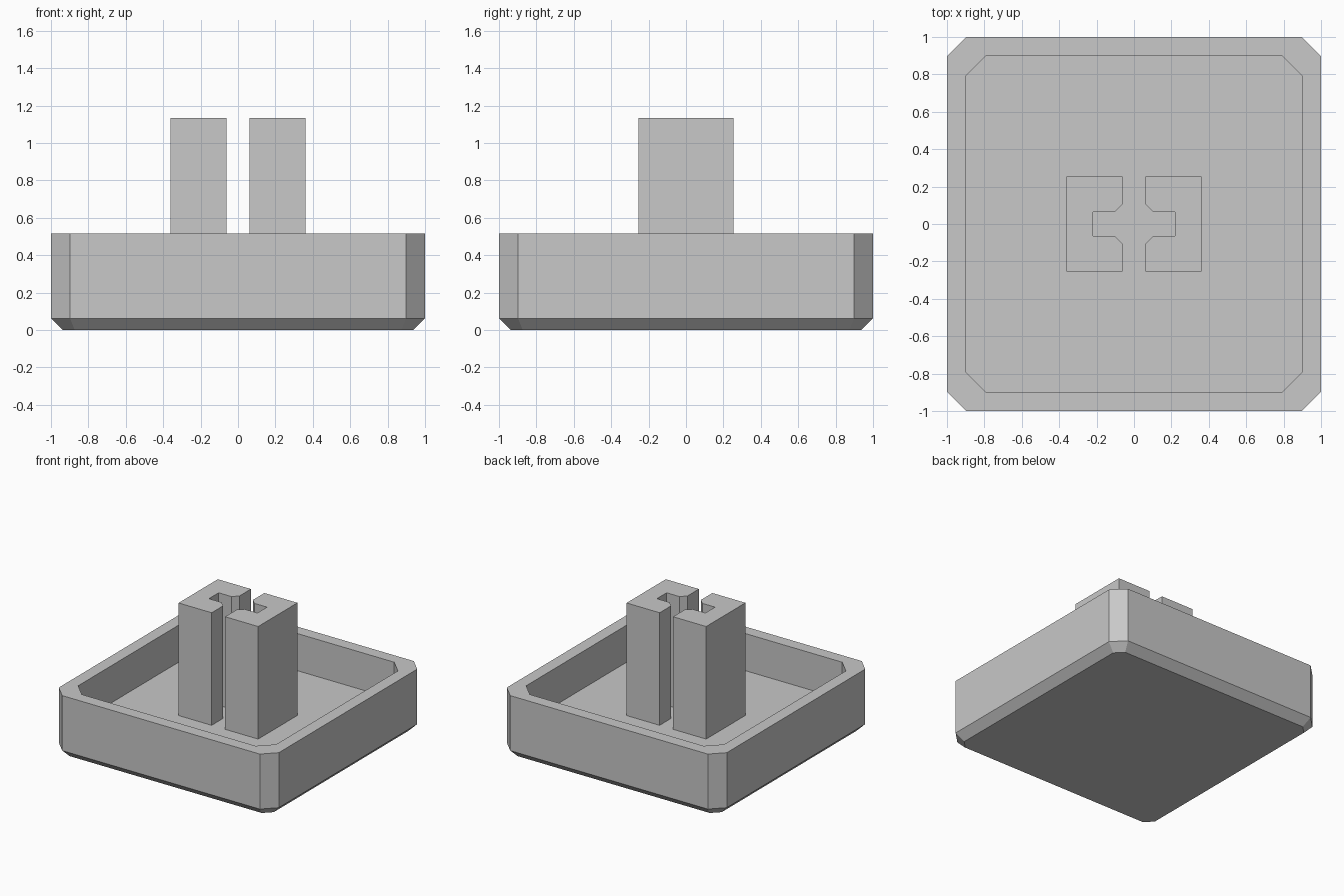
import bpy
import bmesh

cube = bpy.data.objects.get("Cube")
if cube:
    bpy.data.objects.remove(cube, do_unlink=True)

grey = bpy.data.materials.new("plain grey")
grey.use_nodes = True
colour = (0.58, 0.58, 0.58, 1)
grey.diffuse_color = colour
grey.node_tree.nodes["Principled BSDF"].inputs["Base Color"].default_value = colour


def octagon(half, corner):
    """Square outline with cut corners, counter-clockwise."""
    points = []
    x, y, u, v = half, -corner, half, corner
    for _ in range(4):
        points += [(x, y), (u, v)]
        x, y, u, v = -y, x, -v, u
    return points


def loft(name, sections):
    """Closed solid through a stack of (outline, height) sections."""
    bm = bmesh.new()
    rings = [[bm.verts.new((x, y, z)) for x, y in outline] for outline, z in sections]
    for low, high in zip(rings, rings[1:]):
        n = len(low)
        for i in range(n):
            j = (i + 1) % n
            bm.faces.new((low[i], low[j], high[j], high[i]))
    bm.faces.new(rings[0][::-1])
    bm.faces.new(rings[-1])
    bmesh.ops.recalc_face_normals(bm, faces=bm.faces)
    mesh = bpy.data.meshes.new(name)
    bm.to_mesh(mesh)
    bm.free()
    mesh.materials.append(grey)
    obj = bpy.data.objects.new(name, mesh)
    bpy.context.collection.objects.link(obj)
    return obj


FLOOR, RIM, TOP = 0.21, 0.515, 1.135

# Hollow tray with a bevelled underside: up the outside, over the rim, down to the floor
outer, inner = octagon(1.0, 0.898), octagon(0.9, 0.79)
loft("tray", [
    (octagon(0.937, 0.873), 0),
    (outer, 0.063),
    (outer, RIM),
    (inner, RIM),
    (inner, FLOOR),
])

# Pair of notched posts facing each other across a gap
half_notch = [(0.22, 0.063), (0.105, 0.063), (0.061, 0.105), (0.061, 0.255), (0.362, 0.255)]
outline = half_notch + [(x, -y) for x, y in reversed(half_notch)]
for name, side in (("left_post", 1), ("right_post", -1)):
    loft(name, [([(side * x, y) for x, y in outline], z) for z in (FLOOR, TOP)])
